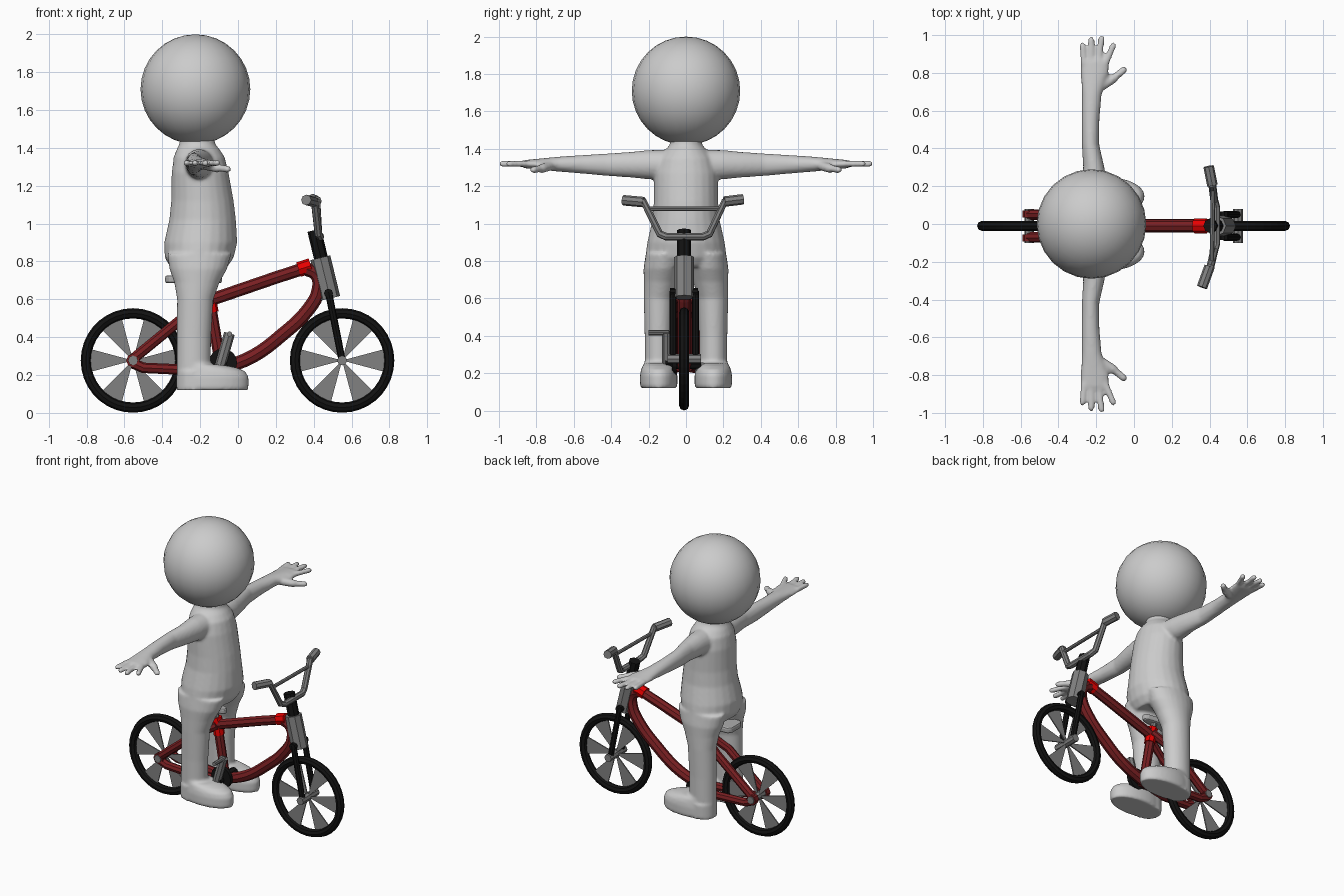
import bpy, bmesh, math
from mathutils import Vector

if "Cube" in bpy.data.objects:
    bpy.data.objects.remove(bpy.data.objects["Cube"])

YC = -0.01                      # centre plane of the bicycle
REAR, FRONT, AXLE_Z = -0.555, 0.55, 0.277


def material(name, rgb):
    m = bpy.data.materials.new(name)
    m.diffuse_color = (*rgb, 1)
    m.use_nodes = True
    m.node_tree.nodes["Principled BSDF"].inputs["Base Color"].default_value = m.diffuse_color
    return m


SKIN = material("pale_grey", (0.6, 0.6, 0.6))
METAL = material("mid_grey", (0.22, 0.22, 0.22))
SADDLE = material("saddle_grey", (0.42, 0.42, 0.42))
BLACK = material("black", (0.006, 0.006, 0.006))
RED = material("dark_red", (0.19, 0.014, 0.016))
BRIGHT = material("bright_red", (0.8, 0.0, 0.0))


def add(name, mesh, mat):
    ob = bpy.data.objects.new(name, mesh)
    bpy.context.collection.objects.link(ob)
    mesh.materials.clear()
    mesh.materials.append(mat)
    return ob


def finish(name, bm, mat, smooth=False):
    bmesh.ops.recalc_face_normals(bm, faces=bm.faces)
    for f in bm.faces:
        f.smooth = smooth
    me = bpy.data.meshes.new(name)
    bm.to_mesh(me)
    bm.free()
    return add(name, me, mat)


def tube(name, pts, r, mat, sides=8, curved=False):
    """Faceted tube through points (x, y, z)."""
    cu = bpy.data.curves.new(name, 'CURVE')
    cu.dimensions = '3D'
    cu.bevel_depth, cu.bevel_resolution = r, (sides - 4) // 2
    cu.use_fill_caps = True
    cu.resolution_u = 4
    sp = cu.splines.new('BEZIER' if curved else 'POLY')
    if curved:
        sp.bezier_points.add(len(pts) - 1)
        for p, co in zip(sp.bezier_points, pts):
            p.co = co
            p.handle_left_type = p.handle_right_type = 'AUTO'
    else:
        sp.points.add(len(pts) - 1)
        for p, co in zip(sp.points, pts):
            p.co = (*co, 1)
    sp.use_smooth = False
    tmp = bpy.data.objects.new(name + "_path", cu)
    bpy.context.collection.objects.link(tmp)
    dg = bpy.context.evaluated_depsgraph_get()
    me = bpy.data.meshes.new_from_object(tmp.evaluated_get(dg))
    bpy.data.objects.remove(tmp)
    return add(name, me, mat)


def flat(pts, y=YC):
    return [(x, y, z) for x, z in pts]


def loft(bm, rings, axis, n=24):
    """Closed skin through elliptical rings (x, y, z, r1, r2) across an axis."""
    second = Vector((0, 1, 0)) if axis == 'z' else Vector((0, 0, 1))
    loops = []
    for x, y, z, r1, r2 in rings:
        loops.append([bm.verts.new(Vector((x, y, z)) + Vector((r1 * math.cos(a), 0, 0))
                                   + second * r2 * math.sin(a))
                      for a in (2 * math.pi * i / n for i in range(n))])
    for a, b in zip(loops, loops[1:]):
        for i in range(n):
            j = (i + 1) % n
            bm.faces.new((a[i], a[j], b[j], b[i]))
    bm.faces.new(loops[0])
    bm.faces.new(loops[-1])


def capsule(bm, a, b, r):
    """Row of overlapping balls making a rounded finger."""
    a, b = Vector(a), Vector(b)
    for i in range(13):
        ball = bmesh.ops.create_icosphere(bm, subdivisions=2, radius=r)
        bmesh.ops.translate(bm, verts=ball['verts'], vec=a.lerp(b, i / 12))


# ---- rider: torso, legs, feet, arms and hands fused into one skin ----
bm = bmesh.new()
loft(bm, [(-.215, 0, 1.46, .09, .083), (-.215, 0, 1.42, .095, .087), (-.21, 0, 1.39, .115, .115),
          (-.205, 0, 1.35, .135, .148), (-.2, 0, 1.27, .15, .17), (-.188, 0, 1.12, .165, .172),
          (-.187, 0, 1.02, .176, .18), (-.197, 0, .9, .193, .207), (-.205, 0, .82, .182, .218),
          (-.207, 0, .77, .15, .19)], 'z')
for s in (-1, 1):
    # leg
    loft(bm, [(-.205, s * .115, .84, .17, .1), (-.21, s * .122, .76, .152, .105),
              (-.217, s * .132, .69, .12, .094), (-.226, s * .145, .6, .096, .081),
              (-.233, s * .146, .4, .091, .075), (-.235, s * .146, .2, .09, .075)], 'z')
    # foot
    loft(bm, [(-.135, s * .146, .12, .187, .094), (-.135, s * .146, .135, .191, .1),
              (-.135, s * .146, .19, .191, .1), (-.142, s * .146, .22, .18, .094),
              (-.165, s * .146, .24, .155, .086), (-.205, s * .146, .255, .118, .078)], 'z', 32)
    # heel
    loft(bm, [(-.235, s * .146, .12, .09, .085), (-.235, s * .146, .22, .09, .085)], 'z')
    # arm and palm
    loft(bm, [(-.205, s * .1, 1.315, .08, .08), (-.208, s * .2, 1.315, .07, .078),
              (-.213, s * .3, 1.315, .056, .068), (-.23, s * .42, 1.315, .046, .06),
              (-.23, s * .55, 1.317, .047, .05), (-.224, s * .68, 1.318, .052, .04),
              (-.217, s * .74, 1.318, .062, .034), (-.208, s * .8, 1.318, .074, .028),
              (-.206, s * .86, 1.318, .077, .022), (-.206, s * .88, 1.318, .06, .014)], 'y')
    # fingers and thumb
    for x0, x1, tip in ((-.265, -.272, .945), (-.228, -.226, .975), (-.188, -.172, .982),
                        (-.15, -.11, .945)):
        capsule(bm, (x0, s * .85, 1.32), (x1, s * tip, 1.32), .018)
    capsule(bm, (-.17, s * .73, 1.307), (-.11, s * .77, 1.295), .026)
    capsule(bm, (-.11, s * .77, 1.295), (-.055, s * .815, 1.288), .02)
body = finish("rider_body", bm, SKIN, True)
rm = body.modifiers.new("fuse", 'REMESH')
rm.mode, rm.voxel_size, rm.use_smooth_shade = 'VOXEL', 0.01, True
sm = body.modifiers.new("soften", 'SMOOTH')
sm.factor, sm.iterations = 0.5, 4

bm = bmesh.new()
bmesh.ops.create_uvsphere(bm, u_segments=24, v_segments=16, radius=.29)
head = finish("rider_head", bm, SKIN, True)
head.location = (-.225, 0, 1.71)

# ---- wheels: tyre, six wedge spokes, hub ----
for label, cx in (("rear", REAR), ("front", FRONT)):
    bpy.ops.mesh.primitive_torus_add(major_radius=.249, minor_radius=.027, major_segments=36,
                                     minor_segments=8, location=(cx, YC, AXLE_Z),
                                     rotation=(math.pi / 2, 0, 0))
    tyre = bpy.context.object
    tyre.name = label + "_tyre"
    tyre.data.materials.append(BLACK)
    bm = bmesh.new()
    for k in range(6):
        ang = [math.radians(60 * k + d) for d in (-15, 0, 15)]
        rim = [(cx + .235 * math.cos(a), AXLE_Z + .235 * math.sin(a)) for a in ang]
        sides = [[bm.verts.new((x, YC + o, z)) for x, z in [(cx, AXLE_Z)] + rim]
                 for o in (-.004, .004)]
        bm.faces.new(sides[0])
        bm.faces.new(sides[1])
        for i in range(4):
            j = (i + 1) % 4
            bm.faces.new((sides[0][i], sides[0][j], sides[1][j], sides[1][i]))
    finish(label + "_spokes", bm, METAL)
    tube(label + "_hub", [(cx, YC - .09, AXLE_Z), (cx, YC + .09, AXLE_Z)], .026, METAL)

# ---- frame ----
tube("top_tube", flat([(.37, .77), (.2, .715), (-.15, .595)]), .033, RED)
tube("down_tube", flat([(.35, .765), (.415, .73), (.425, .65), (.37, .545), (.23, .41), (.08, .3),
                        (-.08, .235)]), .036, RED, curved=True)
tube("seat_tube", flat([(-.155, .62), (-.09, .245)]), .03, RED)
tube("head_joint", flat([(.32, .757), (.385, .778)]), .04, BRIGHT)
tube("seat_joint", flat([(-.16, .645), (-.138, .53)]), .036, BRIGHT)
for s, side in ((-1, "left"), (1, "right")):
    y = YC + s * .06
    tube(side + "_seat_stay", [(-.14, YC + s * .02, .6), (-.28, y, .51), (REAR, y, .285)], .028, RED)
    tube(side + "_chain_stay", [(REAR, y, .262), (-.5, y, .238), (-.28, y, .228),
                                (-.08, YC + s * .02, .235)], .028, RED)
    tube(side + "_dropout", [(REAR, YC + s * .045, AXLE_Z), (REAR, YC + s * .082, AXLE_Z)], .036, RED)
    # fork blade
    tube(side + "_fork_blade", [(.478, y, .64), (FRONT, y, AXLE_Z)], .019, BLACK)
tube("fork_crown", [(.478, YC - .075, .632), (.478, YC + .075, .632)], .024, BLACK)

# ---- steering ----
tube("head_tube", flat([(.435, .82), (.487, .605)]), .054, METAL)
tube("steerer", flat([(.403, .965), (.44, .81)]), .037, BLACK)
tube("handlebar", [(.365, -.33, 1.125), (.405, -.225, 1.115), (.425, -.14, .945), (.435, -.105, .93),
                   (.435, .09, .93), (.425, .125, .945), (.415, .205, 1.115), (.395, .3, 1.13)],
     .021, METAL)
tube("left_grip", [(.36, -.335, 1.125), (.4, -.225, 1.115)], .028, METAL)
tube("right_grip", [(.395, .305, 1.13), (.415, .205, 1.118)], .028, METAL)
tube("handlebar_brace", [(.412, -.2, 1.08), (.418, .18, 1.08)], .012, METAL)

# ---- saddle ----
tube("seat_post", flat([(-.155, .62), (-.175, .69)]), .02, METAL)
bm = bmesh.new()
outline = [(-.385, .05), (-.365, .075), (-.31, .075), (-.22, .04), (-.11, .026), (-.085, .014)]
loop = outline + [(x, -w) for x, w in reversed(outline)]
face = bm.faces.new([bm.verts.new((x, YC + w, .685)) for x, w in loop])
ext = bmesh.ops.extrude_face_region(bm, geom=[face])
bmesh.ops.translate(bm, verts=[v for v in ext['geom'] if isinstance(v, bmesh.types.BMVert)],
                    vec=(0, 0, .042))
saddle = finish("saddle", bm, SADDLE)
bv = saddle.modifiers.new("round", 'BEVEL')
bv.width, bv.segments = .012, 2

# ---- drive: chainring, cranks, pedal spindles ----
tube("chainring", [(-.08, YC - .065, .265), (-.08, YC - .04, .265)], .075, BLACK, 16)
tube("bottom_bracket", [(-.085, YC - .1, .25), (-.085, YC + .09, .25)], .03, BLACK)
tube("left_crank", flat([(-.095, .245), (-.045, .42)], YC - .088), .029, METAL)
tube("right_crank", flat([(-.085, .25), (-.125, .14)], YC + .085), .026, METAL)
tube("left_pedal", [(-.045, -.2, .417), (-.045, -.09, .417)], .014, METAL)
tube("right_pedal", [(-.125, .075, .15), (-.125, .17, .15)], .014, METAL)
